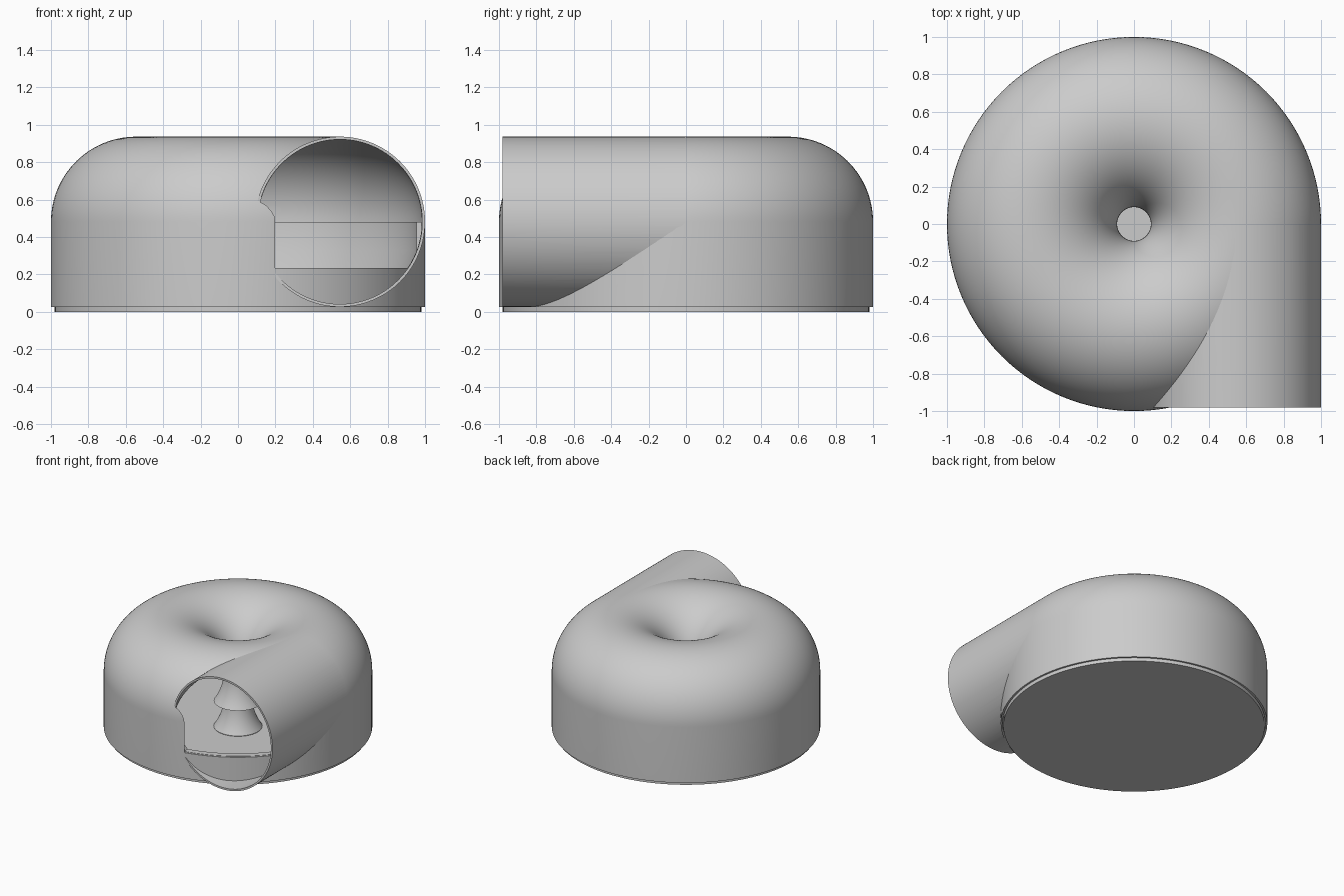
import bpy, bmesh
from math import sin, cos, radians, pi
from mathutils import Matrix

cube = bpy.data.objects.get("Cube")
if cube:
    bpy.data.objects.remove(cube, do_unlink=True)

# Main dimensions
RING, TUBE, BORE = 0.545, 0.455, 0.44
MID, LOW, FRONT = 0.482, 0.235, -0.98

grey = bpy.data.materials.new("grey plastic")
grey.use_nodes = True
COLOUR = (0.6, 0.6, 0.6, 1)
grey.diffuse_color = COLOUR
grey.node_tree.nodes["Principled BSDF"].inputs["Base Color"].default_value = COLOUR


def arc(radius, start, end, steps=40, mid=MID):
    """Points on the ring's cross-section, angles in degrees."""
    angles = [radians(start + (end - start) * i / steps) for i in range(steps + 1)]
    return [(RING + radius * cos(a), mid + radius * sin(a)) for a in angles]


def lathe(name, profile, matrix=None, floor=None, segments=128):
    """Revolve a closed profile of (radius, height) points round z."""
    bm = bmesh.new()
    rings = []
    for r, z in profile:
        if r < 1e-6:
            rings.append([bm.verts.new((0, 0, z))] * segments)
        else:
            rings.append([bm.verts.new((r * cos(2 * pi * i / segments),
                                        r * sin(2 * pi * i / segments), z))
                          for i in range(segments)])
    for a, b in zip(rings, rings[1:] + rings[:1]):
        for i in range(segments):
            j = (i + 1) % segments
            corners = list(dict.fromkeys((a[i], a[j], b[j], b[i])))
            if len(corners) > 2:
                bm.faces.new(corners)
    if matrix:
        bm.transform(matrix)
    if floor is not None:
        cut = bmesh.ops.bisect_plane(bm, geom=bm.verts[:] + bm.edges[:] + bm.faces[:],
                                     plane_co=(0, 0, floor), plane_no=(0, 0, 1),
                                     clear_inner=True)
        edges = [e for e in cut["geom_cut"] if isinstance(e, bmesh.types.BMEdge)]
        bmesh.ops.contextual_create(bm, geom=edges)
    bmesh.ops.recalc_face_normals(bm, faces=bm.faces[:])
    mesh = bpy.data.meshes.new(name)
    bm.to_mesh(mesh)
    bm.free()
    mesh.materials.append(grey)
    obj = bpy.data.objects.new(name, mesh)
    bpy.context.collection.objects.link(obj)
    return obj


def activate(obj):
    bpy.ops.object.select_all(action='DESELECT')
    obj.select_set(True)
    bpy.context.view_layer.objects.active = obj


def subtract(obj, cutter):
    mod = obj.modifiers.new("cut", 'BOOLEAN')
    mod.operation, mod.solver, mod.object = 'DIFFERENCE', 'EXACT', cutter
    activate(obj)
    bpy.ops.object.modifier_apply(modifier=mod.name)


# Ring-shaped housing with a funnel in the middle, open below
housing = lathe("housing", [(1, 0.025)] + arc(TUBE, 0, 212.9, 60)
                + arc(BORE, 214.1, 0, 60) + [(RING + BORE, 0.025)])

# Base cup with a sloped lower wall and a flared central post
post = arc(BORE, 214.1, 180, 14, mid=0.275)
base = lathe("base_cup", [(0, 0), (0.98, 0), (0.98, 0.48), (0.955, 0.48),
                          (0.955, 0.33), (0.88, 0.025), (0.18, 0.025)]
             + post + [(0, 0.275)])

# Tangential inlet pipe
along_y = Matrix.Translation((RING, 0, MID)) @ Matrix.Rotation(-pi / 2, 4, 'X')
pipe = lathe("inlet_pipe", [(TUBE, FRONT), (TUBE, 0), (BORE, 0), (BORE, FRONT)], along_y)

# Cutters: the pipe's bore above the sill, and the housing's full volume
bore = lathe("bore_cutter", [(0, FRONT), (BORE - 0.002, FRONT), (BORE - 0.002, 0), (0, 0)],
             along_y, floor=LOW)
volume = lathe("housing_cutter", [(0, 0.025), (1, 0.025)] + arc(TUBE, 0, 180, 60)
               + [(0, MID)])
subtract(pipe, volume)
for part in (housing, base):
    subtract(part, bore)
for cutter in (bore, volume):
    bpy.data.objects.remove(cutter, do_unlink=True)

for part in (housing, base, pipe):
    activate(part)
    bpy.ops.object.shade_smooth_by_angle(angle=radians(30))
